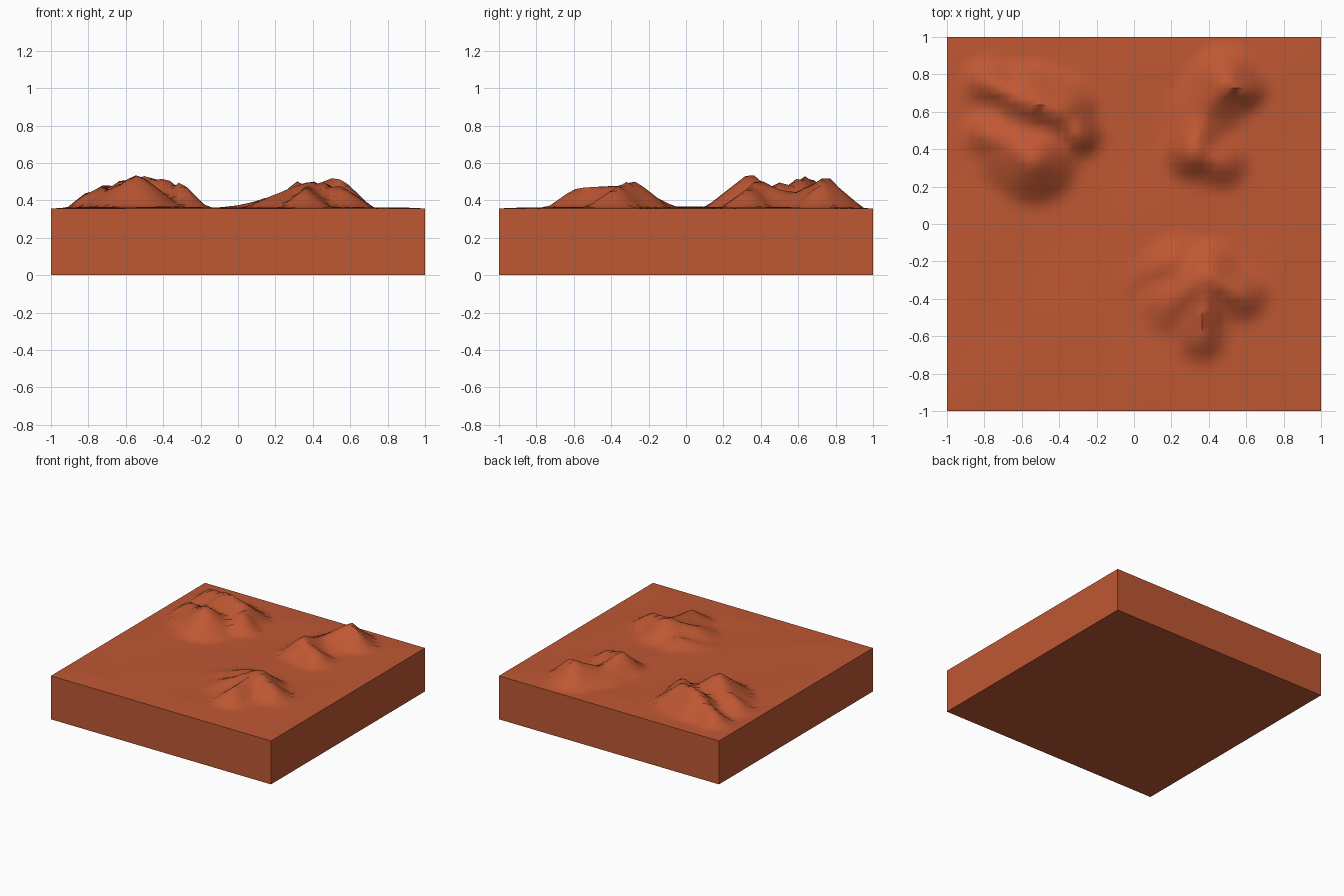
import bpy, bmesh, math
from mathutils import Vector

if "Cube" in bpy.data.objects:
    bpy.data.objects.remove(bpy.data.objects["Cube"])

BASE = 0.357
N = 44

# Ridges: (x1, y1, height1, x2, y2, height2, foot radius), heights above the plain
RIDGES = [
    # back-left massif
    (-0.54, 0.345, 0.195, -0.62, 0.40, 0.14, 0.25),
    (-0.30, 0.48, 0.150, -0.33, 0.54, 0.14, 0.14),
    (-0.39, 0.60, 0.170, -0.57, 0.66, 0.175, 0.21),
    (-0.57, 0.66, 0.175, -0.79, 0.76, 0.105, 0.13),
    (-0.62, 0.40, 0.130, -0.78, 0.48, 0.110, 0.14),
    # back-right pair of peaks
    (0.49, 0.75, 0.195, 0.58, 0.72, 0.14, 0.14),
    (0.49, 0.75, 0.170, 0.36, 0.58, 0.085, 0.20),
    (0.32, 0.385, 0.160, 0.36, 0.58, 0.085, 0.17),
    (0.32, 0.385, 0.140, 0.47, 0.33, 0.11, 0.15),
    # front-right hill
    (0.22, -0.41, 0.085, 0.39, -0.28, 0.160, 0.20),
    (0.39, -0.28, 0.160, 0.57, -0.38, 0.115, 0.16),
    (0.39, -0.28, 0.150, 0.36, -0.60, 0.105, 0.15),
    (0.22, -0.20, 0.080, 0.02, -0.28, 0.02, 0.16),
]


def height(x, y):
    """Tallest ridge at this spot, over a faintly rolling plain."""
    fade = max(0.0, min(1.0, (1 - max(abs(x), abs(y))) / 0.2))
    h = fade * 0.005 * (1 + math.sin(7 * x + 1) * math.cos(6 * y))
    p = Vector((x, y))
    for x1, y1, h1, x2, y2, h2, r in RIDGES:
        a, b = Vector((x1, y1)), Vector((x2, y2))
        d = b - a
        t = max(0.0, min(1.0, (p - a).dot(d) / d.length_squared))
        fall = 1 - (p - a - d * t).length / r
        if fall > 0:
            h = max(h, (h1 + (h2 - h1) * t) * fall)
    return BASE + h


# Terrain surface
bm = bmesh.new()
bmesh.ops.create_grid(bm, x_segments=N, y_segments=N, size=1)
for v in bm.verts:
    v.co.z = height(v.co.x, v.co.y)

# Side walls and underside
rim = [e for e in bm.edges if e.is_boundary]
walls = bmesh.ops.extrude_edge_only(bm, edges=rim)["geom"]
for v in walls:
    if isinstance(v, bmesh.types.BMVert):
        v.co.z = 0
bottom = [e for e in bm.edges if e.is_boundary]
bmesh.ops.contextual_create(bm, geom=bottom)
bmesh.ops.recalc_face_normals(bm, faces=bm.faces)

mesh = bpy.data.meshes.new("desert_terrain")
bm.to_mesh(mesh)
bm.free()
terrain = bpy.data.objects.new("desert_terrain", mesh)
bpy.context.collection.objects.link(terrain)

# Red sandstone colour
mat = bpy.data.materials.new("red_sandstone")
mat.diffuse_color = (0.52, 0.096, 0.033, 1)
mat.use_nodes = True
mat.node_tree.nodes["Principled BSDF"].inputs["Base Color"].default_value = mat.diffuse_color
mesh.materials.append(mat)

bpy.context.view_layer.objects.active = terrain
terrain.select_set(True)
bpy.ops.object.shade_smooth_by_angle(angle=math.radians(65))
